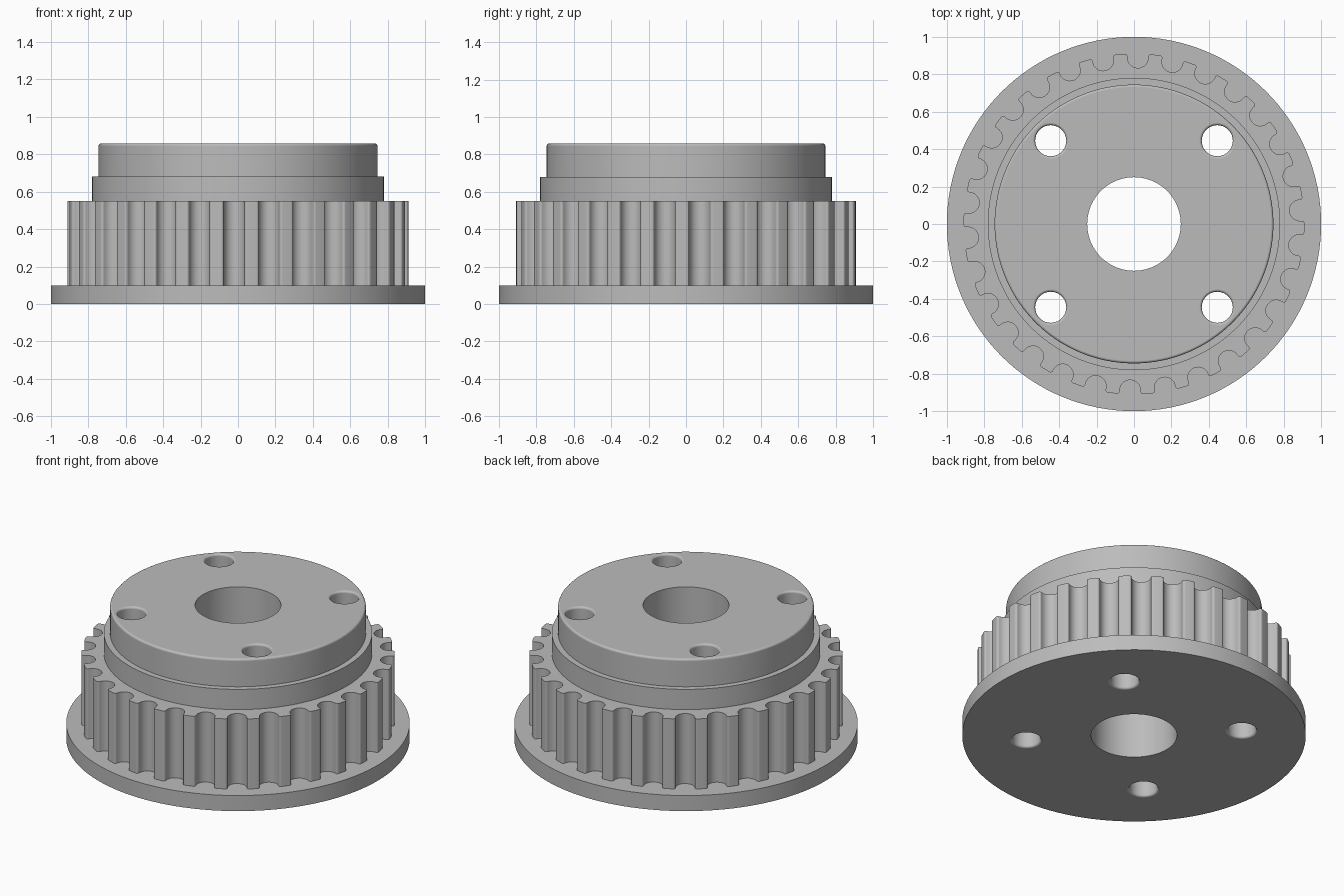
import bpy, bmesh
from math import pi, sin, cos, atan2

old = bpy.data.objects.get("Cube")
if old:
    bpy.data.objects.remove(old, do_unlink=True)

FLANGE_TOP, TEETH_TOP, COLLAR_TOP, HUB_TOP = 0.10, 0.55, 0.68, 0.858
TEETH, TIP_R = 30, 0.911
BORE_R, BOLT_R, BOLT_AT, ROUND = 0.25, 0.083, 0.445, 0.014

steel = bpy.data.materials.new("grey_steel")
steel.use_nodes = True
grey = (0.5, 0.5, 0.5, 1)
steel.diffuse_color = grey
steel.node_tree.nodes["Principled BSDF"].inputs["Base Color"].default_value = grey


def solid(name, rings):
    """Closed solid skinned through equal-sized rings of points."""
    bm = bmesh.new()
    loops = [[bm.verts.new(p) for p in ring] for ring in rings]
    n = len(loops[0])
    for low, high in zip(loops, loops[1:]):
        for i in range(n):
            j = (i + 1) % n
            bm.faces.new((low[i], low[j], high[j], high[i]))
    bm.faces.new(loops[0][::-1])
    bm.faces.new(loops[-1])
    mesh = bpy.data.meshes.new(name)
    bm.to_mesh(mesh)
    bm.free()
    mesh.materials.append(steel)
    obj = bpy.data.objects.new(name, mesh)
    bpy.context.collection.objects.link(obj)
    return obj


def turned(name, profile, segments, x=0, y=0):
    """Solid of revolution from (radius, height) pairs."""
    angles = [2 * pi * i / segments for i in range(segments)]
    return solid(name, [[(x + r * cos(a), y + r * sin(a), z) for a in angles]
                        for r, z in profile])


def arc(cx, cy, r, start, end, steps):
    return [(cx + r * cos(start + (end - start) * i / steps),
             cy + r * sin(start + (end - start) * i / steps)) for i in range(steps + 1)]


def toothed_outline():
    """Round-bottomed grooves with softened tooth tips."""
    groove_r, tip_round = 0.056, 0.012
    centre = 0.834 + groove_r
    shoulder = TIP_R - 0.003 - tip_round
    # One groove, drawn along +x: tip, wall, round floor, wall, tip
    floor = arc(centre, 0, groove_r, 1.5 * pi, 0.5 * pi, 14)
    lower_tip = arc(shoulder, -groove_r - tip_round, tip_round, 0, pi / 2, 4)
    upper_tip = [(u, -v) for u, v in reversed(lower_tip)]
    groove = lower_tip + floor + upper_tip
    # Tooth land on the tip circle between neighbouring grooves
    pitch = 2 * pi / TEETH
    edge = atan2(groove_r + tip_round, TIP_R) + 0.004
    land = arc(0, 0, TIP_R, edge, pitch - edge, 3)
    points = []
    for k in range(TEETH):
        turn = k * pitch - pi / 2 - 0.023
        points += [(u * cos(turn) - v * sin(turn), u * sin(turn) + v * cos(turn))
                   for u, v in groove + land]
    return points


# Stacked parts of the pulley
outline = toothed_outline()
hub_edge = arc(0.745 - ROUND, HUB_TOP - ROUND, ROUND, 0, pi / 2, 5)
parts = [
    turned("flange", [(1, 0), (1, FLANGE_TOP)], 128),
    solid("toothed_ring", [[(x, y, z) for x, y in outline] for z in (FLANGE_TOP, TEETH_TOP)]),
    turned("collar", [(0.781, TEETH_TOP), (0.781, COLLAR_TOP)], 128),
    turned("hub", [(0.745, COLLAR_TOP)] + hub_edge, 128),
]

# Cutters: plain centre bore and four bolt holes with rounded rims
rim = arc(BOLT_R + ROUND, HUB_TOP - ROUND, ROUND, pi, pi / 2, 5)
base = [(r, HUB_TOP - z) for r, z in reversed(rim)]
over = BOLT_R + ROUND
hole = [(over, -0.1)] + base + rim + [(over, HUB_TOP + 0.1)]
cutters = [turned("bore_cutter", [(BORE_R, -0.1), (BORE_R, HUB_TOP + 0.1)], 96)]
for sx in (-1, 1):
    for sy in (-1, 1):
        cutters.append(turned("bolt_cutter", hole, 40, sx * BOLT_AT, sy * BOLT_AT))

for part in parts:
    bpy.ops.object.select_all(action="DESELECT")
    bpy.context.view_layer.objects.active = part
    part.select_set(True)
    for cutter in cutters:
        cut = part.modifiers.new("hole", "BOOLEAN")
        cut.operation, cut.solver, cut.object = "DIFFERENCE", "EXACT", cutter
        bpy.ops.object.modifier_apply(modifier=cut.name)
    bpy.ops.object.shade_smooth_by_angle(angle=pi / 6)
    # Keep the flat faces flat beside the rounded rims
    part.modifiers.new("flat_faces", "WEIGHTED_NORMAL").keep_sharp = True

for cutter in cutters:
    bpy.data.objects.remove(cutter, do_unlink=True)
